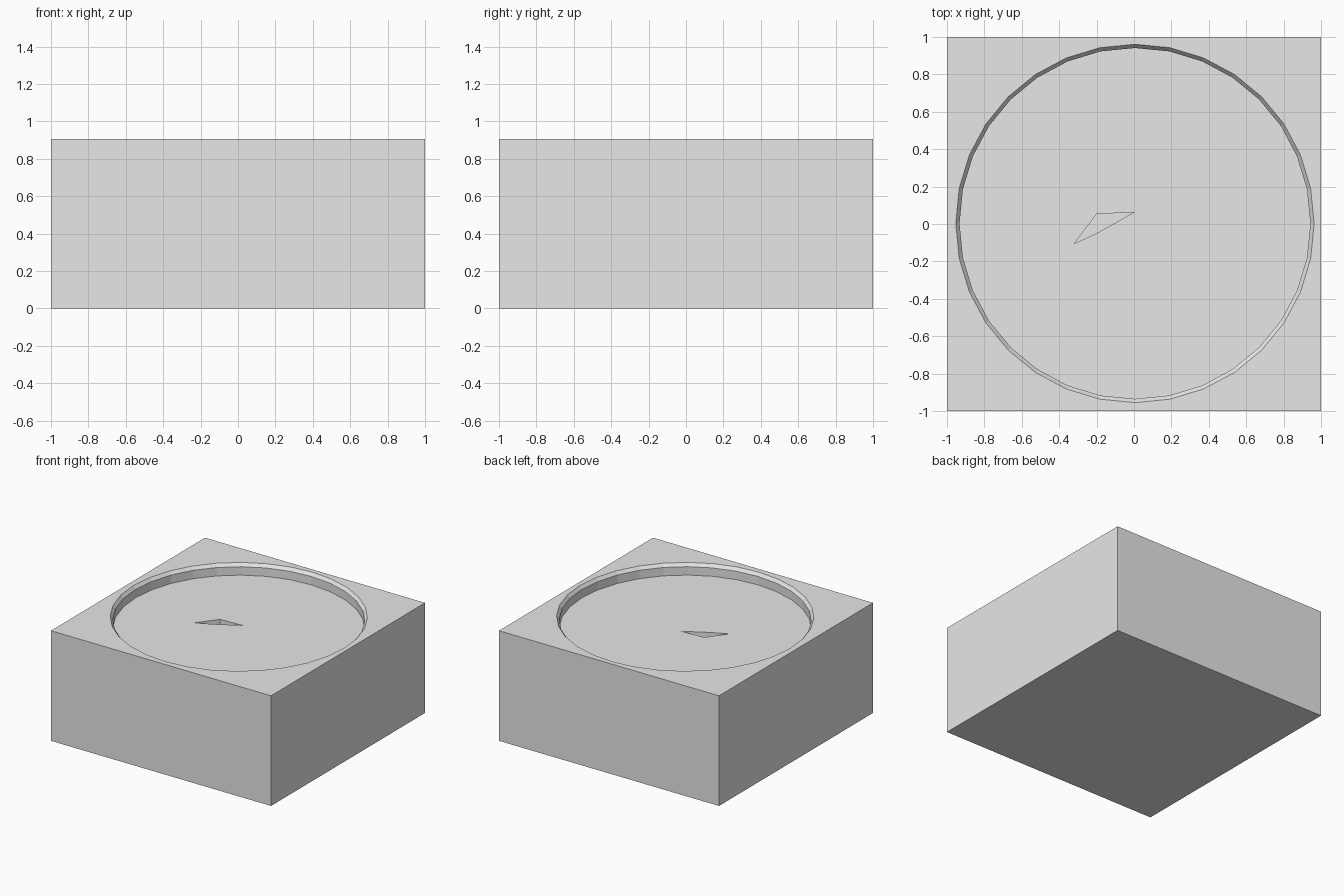
import bpy, bmesh, math

TOP = 0.905
FLOOR = TOP - 0.095
LIP = TOP - 0.026
CENTRE = (0.005, 0.003)

if "Cube" in bpy.data.objects:
    bpy.data.objects.remove(bpy.data.objects["Cube"], do_unlink=True)

grey = bpy.data.materials.new("light_grey")
grey.use_nodes = True
colour = (0.8, 0.8, 0.8, 1)
grey.diffuse_color = colour
grey.node_tree.nodes["Principled BSDF"].inputs["Base Color"].default_value = colour


def stack(name, rings):
    """Closed solid skinned through matching rings of points, bottom to top."""
    bm = bmesh.new()
    loops = [[bm.verts.new(p) for p in ring] for ring in rings]
    n = len(loops[0])
    for low, high in zip(loops, loops[1:]):
        for i in range(n):
            j = (i + 1) % n
            bm.faces.new((low[i], low[j], high[j], high[i]))
    bm.faces.new(reversed(loops[0]))
    bm.faces.new(loops[-1])
    bmesh.ops.recalc_face_normals(bm, faces=bm.faces)
    mesh = bpy.data.meshes.new(name)
    bm.to_mesh(mesh)
    bm.free()
    mesh.materials.append(grey)
    obj = bpy.data.objects.new(name, mesh)
    bpy.context.scene.collection.objects.link(obj)
    return obj


def circle(radius, z, sides=32):
    angles = [math.tau * i / sides for i in range(sides)]
    return [(CENTRE[0] + radius * math.cos(a), CENTRE[1] + radius * math.sin(a), z) for a in angles]


def outline(points, z):
    return [(x, y, z) for x, y in points]


def carve(target, cutter):
    """Subtract the cutter from the target, then discard it."""
    cutter.hide_render = True
    mod = target.modifiers.new(cutter.name, "BOOLEAN")
    mod.operation = "DIFFERENCE"
    mod.solver = "EXACT"
    mod.object = cutter
    bpy.context.view_layer.objects.active = target
    bpy.ops.object.modifier_apply(modifier=mod.name)
    bpy.data.objects.remove(cutter, do_unlink=True)


# Square block
square = [(-1, -1), (1, -1), (1, 1), (-1, 1)]
block = stack("block", [outline(square, 0), outline(square, TOP)])

# Round dish with a vertical wall and a chamfered rim
inner, outer = 0.938, 0.958
beyond = 2 * outer - inner
dish = stack("dish_cutter", [circle(inner, FLOOR), circle(inner, LIP),
                             circle(outer, TOP), circle(beyond, 2 * TOP - LIP)])
carve(block, dish)

# Small angular slot sunk into the dish floor
slot_shape = [(-0.32, -0.105), (-0.2, -0.05), (0, 0.063), (-0.2, 0.053)]
slot = stack("slot_cutter", [outline(slot_shape, FLOOR - 0.1), outline(slot_shape, FLOOR + 0.05)])
carve(block, slot)
